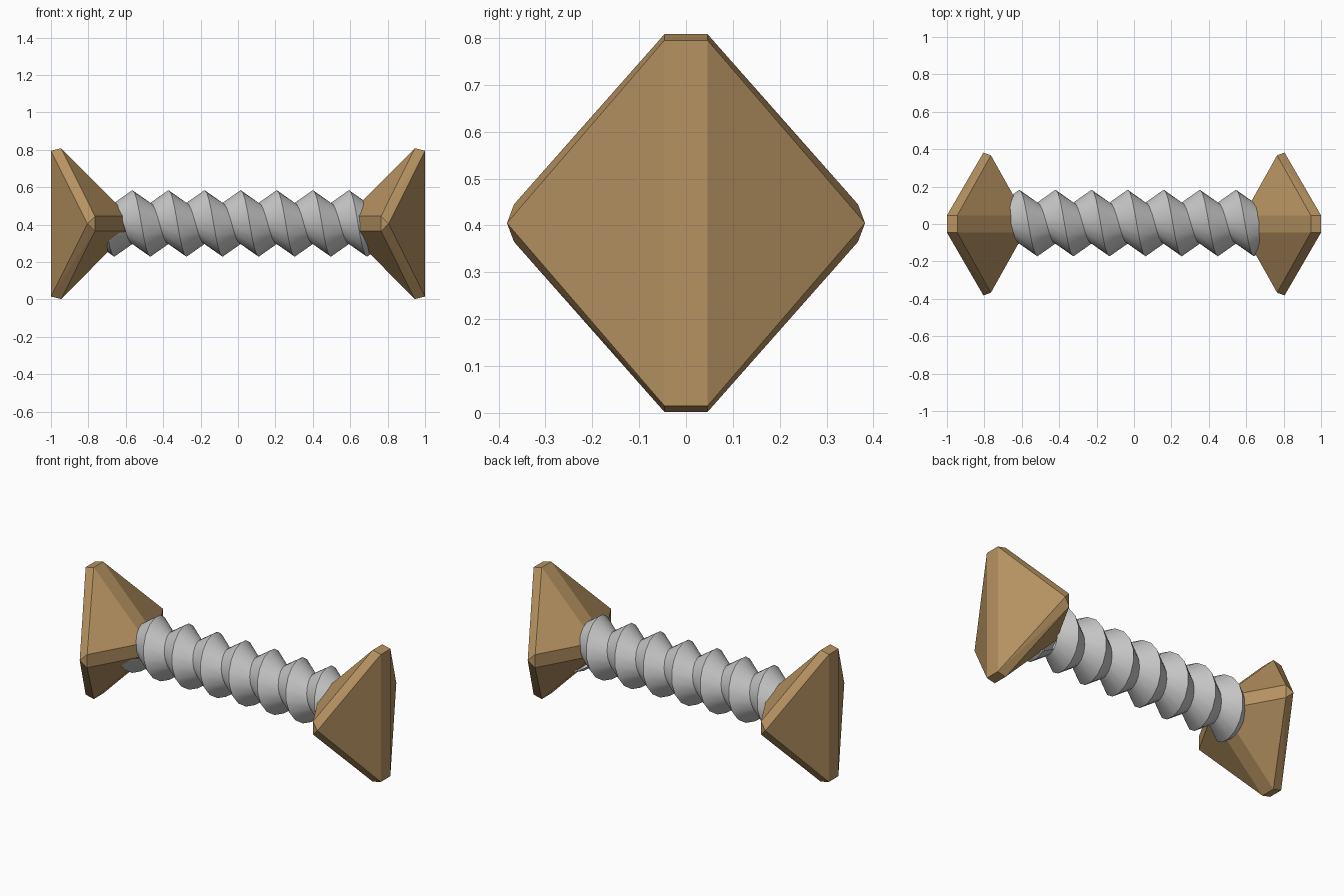
import bpy, bmesh, math

if "Cube" in bpy.data.objects:
    bpy.data.objects.remove(bpy.data.objects["Cube"])

def material(name, rgb):
    m = bpy.data.materials.new(name)
    m.diffuse_color = (*rgb, 1)
    m.use_nodes = True
    m.node_tree.nodes["Principled BSDF"].inputs["Base Color"].default_value = m.diffuse_color
    return m

WOOD = material("wood_brown", (0.47, 0.29, 0.12))
STEEL = material("light_grey", (0.58, 0.58, 0.58))

def add_object(name, bm, mat):
    bmesh.ops.recalc_face_normals(bm, faces=bm.faces)
    me = bpy.data.meshes.new(name)
    bm.to_mesh(me)
    bm.free()
    me.materials.append(mat)
    ob = bpy.data.objects.new(name, me)
    bpy.context.collection.objects.link(ob)
    return ob

ZC = 0.405  # height of the long axis

# End blocks: chamfered wedge pyramids, one per side
def end_block(name, side):
    # (x, half width in y, half height in z) of each corner group
    corners = [(1.0, 0.046, 0.390), (0.945, 0.046, 0.403),
               (0.805, 0.382, 0.0), (0.765, 0.367, 0.040),
               (0.585, 0.046, 0.040)]
    bm = bmesh.new()
    for x, hy, hz in corners:
        for sy in (-1, 1):
            for sz in ((-1, 1) if hz else (1,)):
                bm.verts.new((side * x, sy * hy, ZC + sz * hz))
    bmesh.ops.convex_hull(bm, input=bm.verts)
    bmesh.ops.dissolve_limit(bm, angle_limit=math.radians(3),
                             verts=bm.verts, edges=bm.edges)
    add_object(name, bm, WOOD)

end_block("left_end_block", -1)
end_block("right_end_block", 1)

# Threaded rod: V-shaped profile swept along a single helix
PITCH, STEPS = 0.193, 16
START, END = math.radians(202.5), math.radians(202.5 + 7.25 * 360)
profile = [(-PITCH / 2, 0.110), (0, 0.178), (PITCH / 2, 0.110)]
count = round((END - START) / (2 * math.pi) * STEPS)
bm = bmesh.new()
rows = []
for i in range(count + 1):
    a = START + (END - START) * i / count
    x = -0.758 + PITCH * (a - math.pi / 2) / (2 * math.pi)
    rows.append([bm.verts.new((x + dx, 0.005 + r * math.cos(a), ZC + 0.001 + r * math.sin(a)))
                 for dx, r in profile])
for r0, r1 in zip(rows, rows[1:]):
    for j in range(len(profile) - 1):
        bm.faces.new((r0[j], r0[j + 1], r1[j + 1], r1[j]))
bmesh.ops.remove_doubles(bm, verts=bm.verts, dist=0.0005)
rod = add_object("threaded_rod", bm, STEEL)

# Smooth flanks with sharp crests
bpy.ops.object.select_all(action='DESELECT')
rod.select_set(True)
bpy.context.view_layer.objects.active = rod
bpy.ops.object.shade_smooth_by_angle(angle=math.radians(30))
